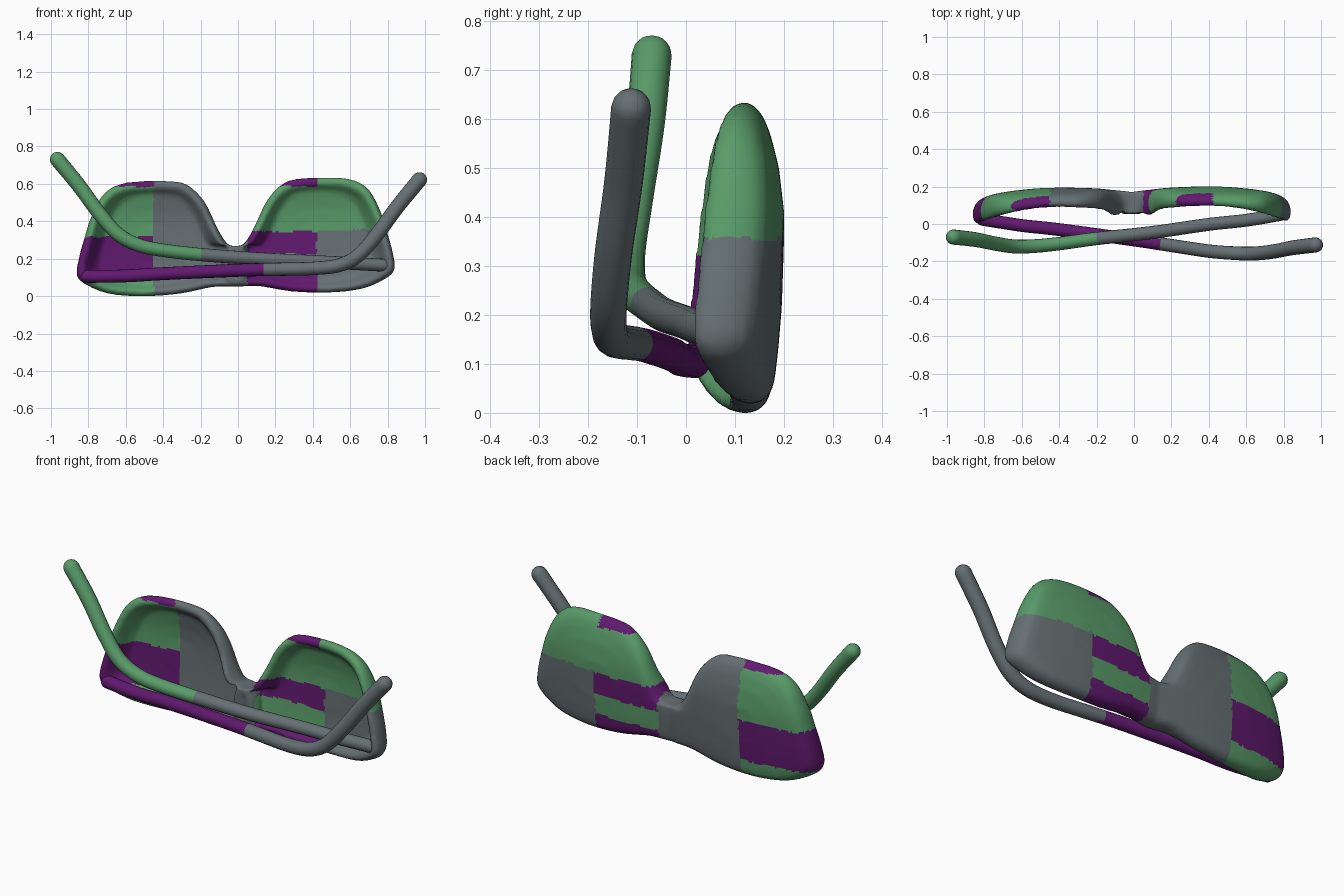
import bpy, bmesh
from math import exp
from mathutils import Vector

if "Cube" in bpy.data.objects:
    bpy.data.objects.remove(bpy.data.objects["Cube"])


def material(name, rgb):
    m = bpy.data.materials.new(name)
    m.diffuse_color = (*rgb, 1)
    m.use_nodes = True
    m.node_tree.nodes["Principled BSDF"].inputs["Base Color"].default_value = m.diffuse_color
    return m


MATS = [material("green", (0.10, 0.33, 0.14)),
        material("purple", (0.12, 0.01, 0.16)),
        material("slate", (0.13, 0.16, 0.17))]


def spline(pts, n, closed=False):
    """Catmull-Rom resampling of a path."""
    p = [Vector(q) for q in pts]
    k = len(p)
    get = (lambda i: p[i % k]) if closed else (lambda i: p[min(max(i, 0), k - 1)])
    out = []
    for i in range(k if closed else k - 1):
        a, b, c, d = get(i - 1), get(i), get(i + 1), get(i + 2)
        for j in range(n):
            t = j / n
            out.append(0.5 * (2 * b + (c - a) * t + (2 * a - 5 * b + 4 * c - d) * t ** 2
                              + (3 * b - a - 3 * c + d) * t ** 3))
    if not closed:
        out.append(p[-1])
    return out


def to_mesh(ob, paint):
    """Apply modifiers, shade smooth and colour the faces by position."""
    bpy.ops.object.select_all(action='DESELECT')
    bpy.context.view_layer.objects.active = ob
    ob.select_set(True)
    bpy.ops.object.convert(target='MESH')
    bpy.ops.object.shade_smooth()
    me = bpy.context.object.data
    me.materials.clear()
    for m in MATS:
        me.materials.append(m)
    for f in me.polygons:
        f.material_index = paint(f.center)
    return bpy.context.object


# Lens frame: one half outline (x, z), running slightly past the middle
OUTLINE = [(-0.06, 0.07), (0.12, 0.055), (0.3, 0.022), (0.5, 0.012), (0.68, 0.03),
           (0.8, 0.08), (0.85, 0.13), (0.84, 0.22), (0.81, 0.33), (0.775, 0.44),
           (0.715, 0.555), (0.63, 0.612), (0.5, 0.63), (0.32, 0.624), (0.24, 0.592),
           (0.165, 0.51), (0.105, 0.385), (0.07, 0.32), (0.03, 0.275), (-0.06, 0.25)]
CENTRE = Vector((0.43, 0.3))


def back_y(x, z):
    x = max(x, 0)
    return (0.198 - (0.28 if x > 0.4 else 0.14) * (x - 0.4) ** 2
            - (0.85 if z > 0.38 else 0.2) * (z - 0.38) ** 2)


def front_y(x, z):
    x = max(x, 0)
    nose_pad = 0.025 * exp(-((x - 0.1) / 0.05) ** 2 - ((z - 0.3) / 0.1) ** 2)
    return 0.093 - (0.48 if x > 0.4 else 0.26) * (x - 0.4) ** 2 - nose_pad


# Rings from the outer face over the rim into the dished inner face:
# (scale, depth) with 1 = outer face, 0 = rim front, None = lens inner face
RINGS = [(0.3, 1), (0.6, 1), (0.8, 1), (0.9, 0.97), (0.96, 0.85), (0.99, 0.66), (1, 0.45),
         (0.985, 0.2), (0.955, 0.05), (0.92, 0), (0.88, 0.05), (0.84, 0.2), (0.79, 0.42),
         (0.72, None), (0.5, None), (0.3, None)]

bm = bmesh.new()
outline = spline(OUTLINE, 4, closed=True)
for side in (1, -1):
    rings = []
    for s, t in RINGS:
        ring = []
        for p in outline:
            x, z = CENTRE + (p - CENTRE) * s
            b, f = back_y(x, z), front_y(x, z)
            y = b - 0.045 if t is None else f + (b - f) * t
            wx = side * x
            ring.append(bm.verts.new((wx - 0.012, y + 0.008 * wx, z + 0.02 * wx)))
        rings.append(ring)
    n = len(outline)
    for r0, r1 in zip(rings, rings[1:]):
        for i in range(n):
            bm.faces.new((r0[i], r0[(i + 1) % n], r1[(i + 1) % n], r1[i]))
    bm.faces.new(rings[0])
    bm.faces.new(rings[-1])
bmesh.ops.recalc_face_normals(bm, faces=bm.faces)
me = bpy.data.meshes.new("lens_frame")
bm.to_mesh(me)
bm.free()
frame = bpy.data.objects.new("lens_frame", me)
bpy.context.collection.objects.link(frame)
rm = frame.modifiers.new("fuse", 'REMESH')
rm.mode = 'VOXEL'
rm.voxel_size = 0.01
sm = frame.modifiers.new("soften", 'SMOOTH')
sm.factor = 0.5
sm.iterations = 6


def paint_frame(c):
    if c.x < -0.45:
        return 1 if 0.1 < c.z < 0.32 or c.z > 0.59 else 0
    if c.x < 0.05:
        return 2
    if c.x < 0.42:
        return 1 if 0.23 < c.z < 0.35 or c.z < 0.12 or c.z > 0.59 else 0
    return 2 if c.z < 0.36 else 0


frame = to_mesh(frame, paint_frame)
low = min(v.co.z for v in frame.data.vertices)
for v in frame.data.vertices:
    v.co.z -= low


# Folded temple arms: swept round tubes with rounded ends
def temple(name, pts, paint):
    path = spline(pts, 6)
    n = len(path)
    radii = [0.034 + 0.007 * (i / n) ** 2 for i in range(n)]
    ends = []
    for tip, prev, rad in ((path[0], path[1], radii[0]), (path[-1], path[-2], radii[-1])):
        d = (tip - prev).normalized()
        ends.append([(tip + d * rad * a, rad * (1 - a * a) ** 0.5)
                     for a in (0.35, 0.65, 0.87, 0.98)])
    full = ends[0][::-1] + list(zip(path, radii)) + ends[1]
    cu = bpy.data.curves.new(name, 'CURVE')
    cu.dimensions = '3D'
    cu.bevel_depth = 1
    cu.bevel_resolution = 6
    cu.use_fill_caps = True
    sp = cu.splines.new('POLY')
    sp.points.add(len(full) - 1)
    for q, (co, rad) in zip(sp.points, full):
        q.co = (*co, 1)
        q.radius = rad
    ob = bpy.data.objects.new(name, cu)
    bpy.context.collection.objects.link(ob)
    to_mesh(ob, paint)


temple("left_temple",
       [(-0.81, 0.025, 0.105), (-0.6, -0.008, 0.108), (-0.4, -0.03, 0.12), (0, -0.085, 0.138),
        (0.2, -0.115, 0.143), (0.4, -0.145, 0.148), (0.54, -0.156, 0.165),
        (0.64, -0.158, 0.215), (0.74, -0.148, 0.325), (0.85, -0.127, 0.475),
        (0.97, -0.112, 0.622)],
       lambda c: 1 if c.x < 0.13 else 2)
temple("right_temple",
       [(0.78, 0.05, 0.165), (0.6, 0.02, 0.175), (0.4, -0.002, 0.185), (0.1, -0.045, 0.2),
        (-0.2, -0.078, 0.222), (-0.4, -0.105, 0.245), (-0.53, -0.118, 0.272),
        (-0.64, -0.12, 0.33), (-0.74, -0.105, 0.44), (-0.85, -0.083, 0.59),
        (-0.965, -0.07, 0.73)],
       lambda c: 2 if c.x > -0.18 else 0)
